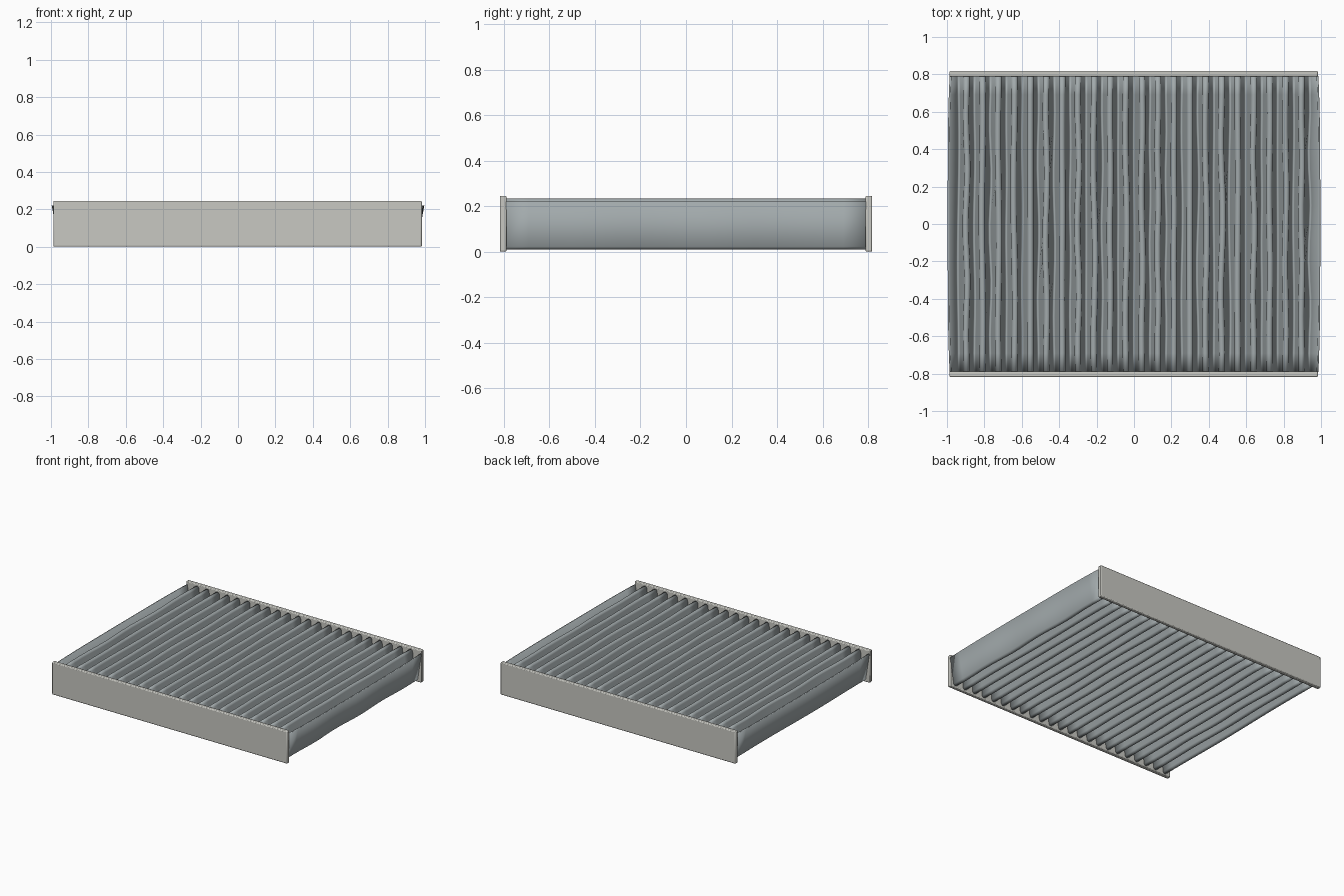
import bpy, bmesh, math, random

if "Cube" in bpy.data.objects:
    bpy.data.objects.remove(bpy.data.objects["Cube"])

random.seed(4)
PLEATS = 23            # number of valleys
HALF_X, HALF_Y = 0.985, 0.79
Z_LOW, Z_HIGH = 0.015, 0.228
ROWS = 16              # divisions along each fold


def colour(obj, name, rgb):
    mat = bpy.data.materials.new(name)
    mat.diffuse_color = (*rgb, 1)
    mat.use_nodes = True
    mat.node_tree.nodes["Principled BSDF"].inputs["Base Color"].default_value = mat.diffuse_color
    obj.data.materials.append(mat)


def smooth(obj, angle):
    bpy.ops.object.select_all(action='DESELECT')
    obj.select_set(True)
    bpy.context.view_layer.objects.active = obj
    bpy.ops.object.shade_smooth_by_angle(angle=math.radians(angle))


def pleat_profile():
    """Zigzag with rounded folds: (x, z, fold number) points."""
    pitch = 2 * (HALF_X - 0.004) / PLEATS
    r = 0.012
    pts = [(-HALF_X + 0.004, Z_HIGH - 0.008, 0)]
    for i in range(1, 2 * PLEATS):
        x = -HALF_X + 0.004 + i * pitch / 2
        top = i % 2 == 0
        for k in range(5):
            a = math.pi * (0.08 + 0.21 * k)
            dz = r * math.sin(a)
            z = Z_HIGH - r + dz if top else Z_LOW + r - dz
            pts.append((x - r * math.cos(a), z, i))
    pts.append((HALF_X - 0.004, Z_HIGH - 0.008, 2 * PLEATS))
    return pts


# Pleated filter sheet, swept front to back with slightly wavy folds
profile = pleat_profile()
waves = [(random.uniform(-0.006, 0.006), random.uniform(1, 3), random.uniform(0, 6.28))
         for _ in range(2 * PLEATS + 1)]
bm = bmesh.new()
grid = []
for j in range(ROWS + 1):
    t = -1 + 2 * j / ROWS
    sag = 1 - t ** 4
    row = []
    for x, z, fold in profile:
        amp, freq, phase = waves[fold]
        edge = fold in (0, 2 * PLEATS)
        dx = math.copysign(0.01, x) * sag if edge else amp * math.sin(freq * math.pi * t + phase) * sag
        row.append(bm.verts.new((x + dx, t * HALF_Y, z)))
    grid.append(row)
for a, b in zip(grid, grid[1:]):
    for k in range(len(a) - 1):
        bm.faces.new((a[k], a[k + 1], b[k + 1], b[k]))
mesh = bpy.data.meshes.new("pleated_filter_sheet")
bm.to_mesh(mesh)
bm.free()
sheet = bpy.data.objects.new("pleated_filter_sheet", mesh)
bpy.context.collection.objects.link(sheet)
smooth(sheet, 60)
solid = sheet.modifiers.new("thickness", 'SOLIDIFY')
solid.thickness = 0.01
solid.offset = 0
colour(sheet, "grey_media", (0.36, 0.4, 0.41))

# Stiff side strips at front and back
for name, side in (("front_strip", -1), ("back_strip", 1)):
    bpy.ops.mesh.primitive_cube_add(size=1, location=(-0.002, side * 0.803, 0.1225))
    strip = bpy.context.object
    strip.name = name
    strip.scale = (1.97, 0.03, 0.245)
    bpy.ops.object.transform_apply(location=False, rotation=False, scale=True)
    bevel = strip.modifiers.new("soft_edges", 'BEVEL')
    bevel.width = 0.006
    bevel.segments = 2
    smooth(strip, 40)
    colour(strip, "pale_felt", (0.58, 0.58, 0.54))
